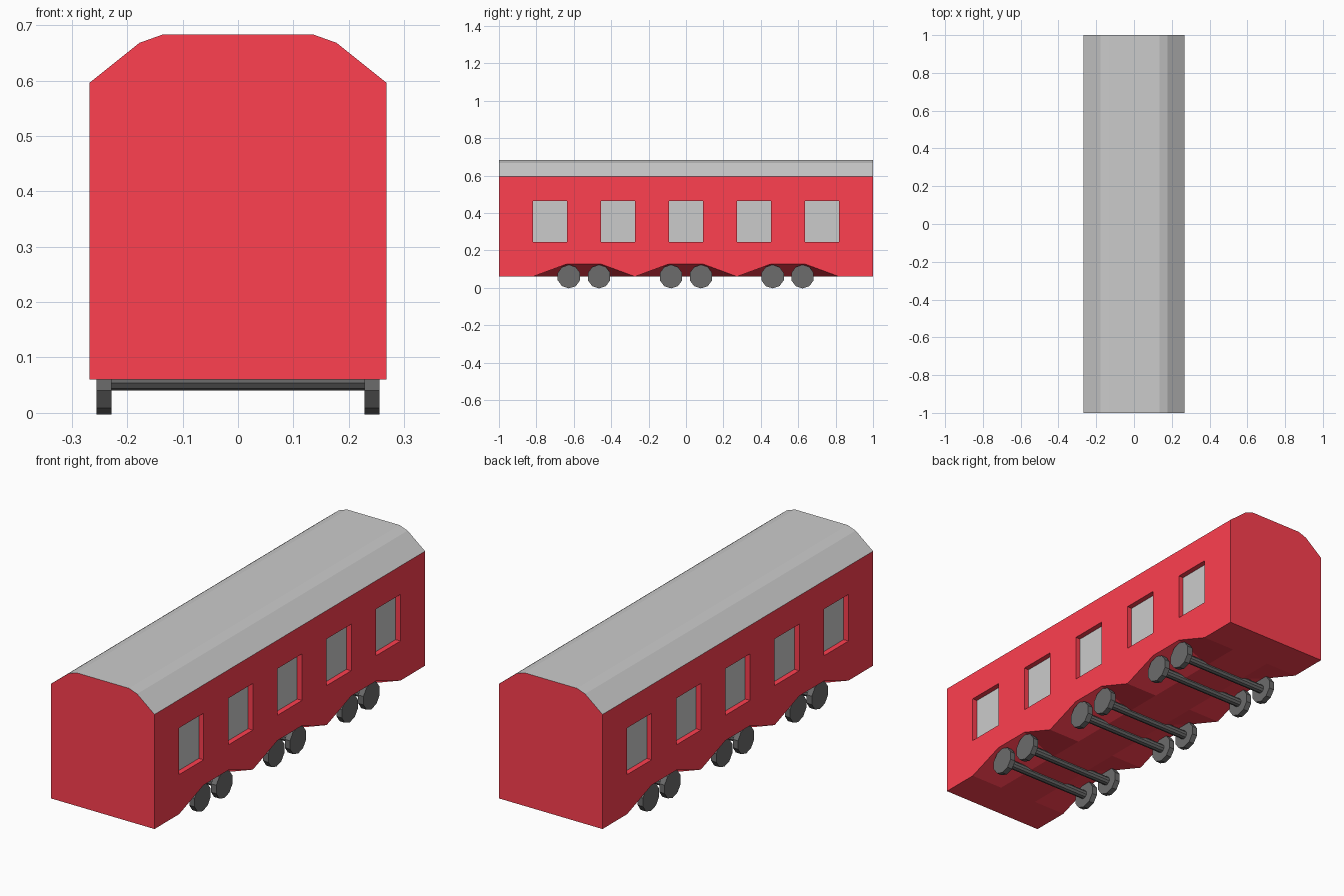
import bpy, bmesh, math
from mathutils import Vector, Matrix

if "Cube" in bpy.data.objects:
    bpy.data.objects.remove(bpy.data.objects["Cube"])


def material(name, rgb):
    m = bpy.data.materials.new(name)
    m.diffuse_color = (*rgb, 1)
    m.use_nodes = True
    m.node_tree.nodes["Principled BSDF"].inputs["Base Color"].default_value = m.diffuse_color
    return m


red = material("red_paint", (1.0, 0.05, 0.08))
black = material("black_iron", (0.15, 0.15, 0.15))
grey = material("grey_glass", (0.8, 0.8, 0.8))


def finish(bm, name, mats):
    bmesh.ops.recalc_face_normals(bm, faces=bm.faces[:])
    mesh = bpy.data.meshes.new(name)
    bm.to_mesh(mesh)
    bm.free()
    for m in mats:
        mesh.materials.append(m)
    obj = bpy.data.objects.new(name, mesh)
    bpy.context.collection.objects.link(obj)
    return obj


W, FLOOR, ARCH = 0.268, 0.06, 0.127
ROOF = [(W, 0.596), (0.178, 0.668), (0.136, 0.683),
        (-0.136, 0.683), (-0.178, 0.668), (-W, 0.596)]

# Stations along the coach: windows and wheel arches share the same spacing
stations = [-1] + [(i - 4.5) / 5.5 for i in range(10)] + [1]

# Body: walls, ends and underside lofted along the stations
bm = bmesh.new()
rings = []
for i, y in enumerate(stations):
    low = ARCH if i in (2, 3, 5, 6, 8, 9) else FLOOR
    right = [(0.1, FLOOR), (W, low), (W, 0.245), (W, 0.463)]
    ring = right + ROOF + [(-x, z) for x, z in reversed(right)]
    rings.append([bm.verts.new((x, y, z)) for x, z in ring])
n = len(rings[0])
window_faces = []
for i, (a, b) in enumerate(zip(rings, rings[1:])):
    for j in range(n):
        if 4 <= j <= 8:          # roof is its own part
            continue
        k = (j + 1) % n
        f = bm.faces.new((a[j], a[k], b[k], b[j]))
        if i % 2 == 1 and j in (2, n - 4):
            window_faces.append(f)
bm.faces.new(rings[0])
bm.faces.new(rings[-1])

# Recessed windows
panes = bmesh.ops.extrude_discrete_faces(bm, faces=window_faces)["faces"]
for f in panes:
    f.material_index = 1
    side = math.copysign(1, f.calc_center_median().x)
    bmesh.ops.translate(bm, verts=f.verts[:], vec=Vector((-0.025 * side, 0, 0)))
finish(bm, "coach_body", [red, grey])

# Roof skin
bm = bmesh.new()
front, back = [[bm.verts.new((x, y, z)) for x, z in ROOF] for y in (-1, 1)]
for j in range(len(ROOF) - 1):
    bm.faces.new((front[j], front[j + 1], back[j + 1], back[j]))
roof = finish(bm, "roof", [])
if roof.data.polygons[2].normal.z < 0:
    roof.data.flip_normals()


def cylinder_x(bm, x, radius, length):
    turn = Matrix.Rotation(math.pi / 2, 4, 'Y')
    tilt = Matrix.Rotation(math.pi / 10, 4, 'Z')   # flat facet at the bottom
    bmesh.ops.create_cone(bm, cap_ends=True, segments=10, radius1=radius,
                          radius2=radius, depth=length,
                          matrix=Matrix.Translation((x, 0, 0)) @ turn @ tilt)


# Wheelsets: an axle with a wheel at each end, two per arch
for i, y in enumerate((-0.626, -0.465, -0.08, 0.08, 0.463, 0.623)):
    bm = bmesh.new()
    cylinder_x(bm, 0, 0.02, 0.46)
    for s in (-1, 1):
        cylinder_x(bm, s * 0.2415, 0.063, 0.027)
    wheelset = finish(bm, f"wheelset_{i + 1}", [black])
    wheelset.location = (0, y, 0.06)
